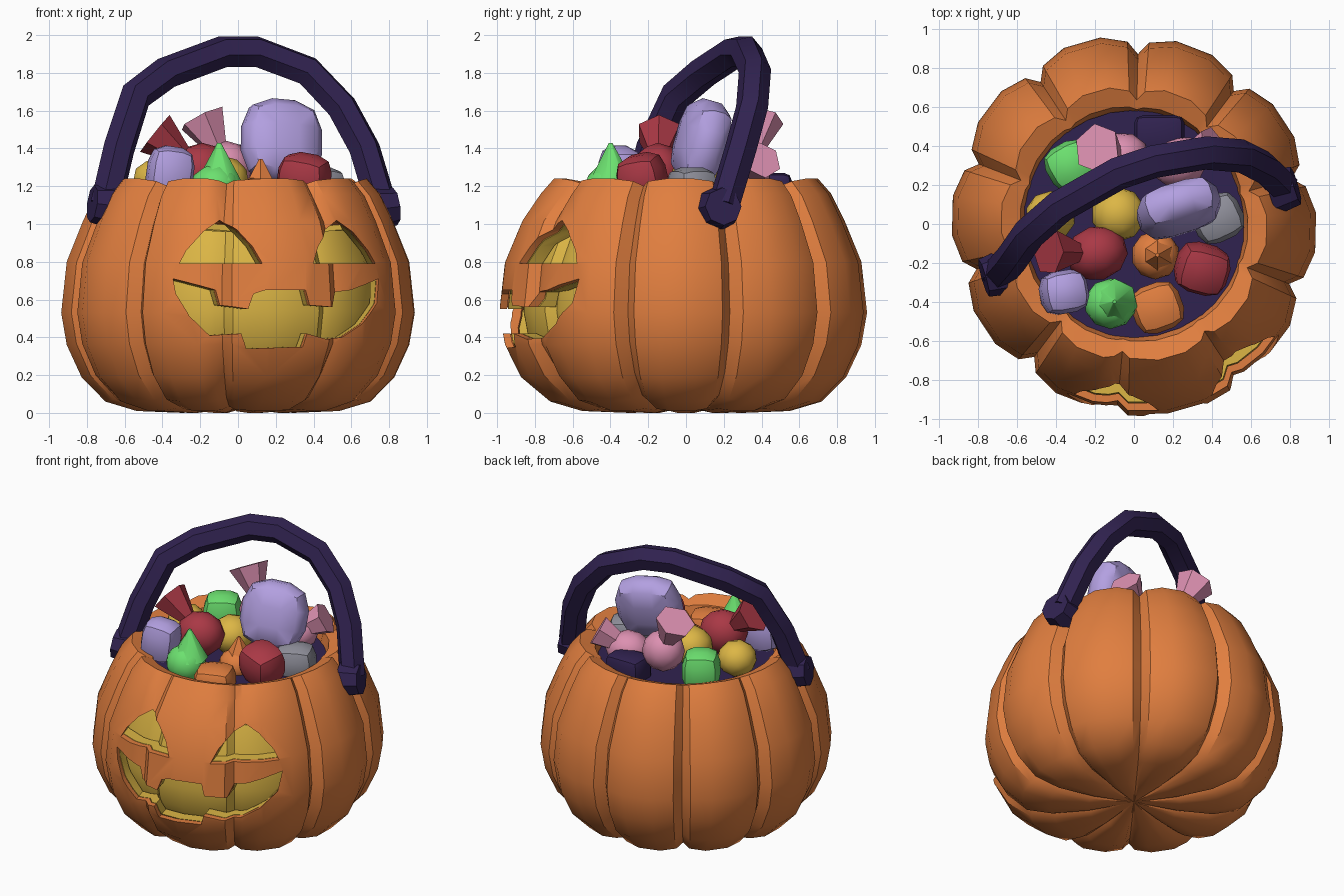
import bpy, bmesh, math
from mathutils import Matrix, Vector, Euler

if "Cube" in bpy.data.objects:
    bpy.data.objects.remove(bpy.data.objects["Cube"])

TURN = Matrix.Rotation(math.radians(16), 4, 'Z')   # whole basket is turned slightly


def mat(name, r, g, b):
    m = bpy.data.materials.new(name)
    m.diffuse_color = (r, g, b, 1)
    m.use_nodes = True
    m.node_tree.nodes["Principled BSDF"].inputs["Base Color"].default_value = m.diffuse_color
    return m


ORANGE = mat("pumpkin_orange", .75, .21, .05)
YELLOW = mat("glow_yellow", .72, .47, .06)
NAVY = mat("dark_purple", .03, .016, .08)
GREEN = mat("green", .15, .75, .16)
RED = mat("red", .40, .04, .06)
PINK = mat("pink", .72, .28, .44)
LILAC = mat("lilac", .45, .35, .75)
GREY = mat("grey", .28, .28, .33)


def finish(name, bm, material, angle=35):
    bmesh.ops.recalc_face_normals(bm, faces=bm.faces[:])
    me = bpy.data.meshes.new(name)
    bm.to_mesh(me)
    bm.free()
    if material:
        me.materials.append(material)
    ob = bpy.data.objects.new(name, me)
    bpy.context.collection.objects.link(ob)
    smooth(ob, angle)
    return ob


def select(ob):
    bpy.ops.object.select_all(action='DESELECT')
    ob.select_set(True)
    bpy.context.view_layer.objects.active = ob


def smooth(ob, angle=35):
    select(ob)
    bpy.ops.object.shade_smooth_by_angle(angle=math.radians(angle))


# --- lobed pumpkin surfaces: profile is (radius, z, lobe weight) from pole to pole
LOBE = [(-18, .10), (-14.5, .035), (-6, 0), (6, 0), (14.5, .035)]
OUTER = [(0, .03), (.3, 0), (.55, .01), (.72, .06), (.85, .19), (.93, .36), (.96, .53),
         (.93, .80), (.84, 1.02), (.77, 1.16), (.70, 1.24)]


def scaled(s, n):
    return [(r * s, .6 + (z - .6) * s, 1) for r, z in OUTER[:n]]


def lobed(name, profile, material):
    bm = bmesh.new()
    rings = []
    for r, z, w in profile:
        if r == 0:
            rings.append([bm.verts.new((0, 0, z))])
            continue
        ring = []
        for k in range(10):
            for off, depth in LOBE:
                a = -90 + 36 * k + off
                side = (a + 270) % 360 - 180       # angle away from the face direction
                d = depth * w
                bulge = 0
                if abs(side) < 24:                 # shallow grooves and a bulge at the face
                    d *= .3 if .3 < z < 1.1 else .7
                    if abs(side) < 14.6 and .1 < z < 1.05:
                        bulge = .03 * w
                if -22 < side < -14:
                    a -= 4
                f = 1 - d + bulge
                t = math.radians(a)
                ring.append(bm.verts.new((r * f * .975 * math.cos(t), r * f * 1.015 * math.sin(t),
                                          .6 + (z - .6) * (1 - .6 * d))))
        rings.append(ring)
    for p, q in zip(rings, rings[1:]):
        n = max(len(p), len(q))
        for i in range(n):
            j = (i + 1) % n
            if len(p) == 1:
                bm.faces.new((p[0], q[i], q[j]))
            elif len(q) == 1:
                bm.faces.new((p[i], p[j], q[0]))
            else:
                bm.faces.new((p[i], p[j], q[j], q[i]))
    bm.transform(TURN)
    return finish(name, bm, material)


shell = lobed("pumpkin_shell", scaled(1, 11) + [(.60, 1.20, .3), (.57, 1.08, 0)]
              + scaled(.96, 9)[::-1], ORANGE)
liner = lobed("glow_liner", scaled(.955, 9) + scaled(.88, 9)[::-1], YELLOW)
core = lobed("glow_core", scaled(.87, 9) + [(0, .95, 0)], YELLOW)

# --- face cutters: outlines in (sideways, z), pushed through the front wall
EYE = [(.14, .79), (.54, .79), (.50, .86), (.41, .96), (.32, 1.02), (.25, .97), (.18, .88)]
MOUTH = [(-.57, .71), (-.37, .65), (-.35, .57), (-.22, .55), (-.19, .63), (-.13, .65),
         (.09, .65), (.11, .57), (.25, .56), (.28, .64), (.37, .65), (.56, .71),
         (.54, .58), (.44, .47), (.32, .40), (.22, .39), (.10, .42), (.08, .35),
         (-.22, .34), (-.25, .42), (-.40, .41), (-.50, .51), (-.56, .63)]
bm = bmesh.new()
for outline in (EYE, [(-u, z) for u, z in EYE], MOUTH):
    front = [bm.verts.new((u, -1.3, z)) for u, z in outline]
    back = [bm.verts.new((u, -.35, z)) for u, z in outline]
    bm.faces.new(front)
    bm.faces.new(back[::-1])
    for i in range(len(front)):
        j = (i + 1) % len(front)
        bm.faces.new((front[i], front[j], back[j], back[i]))
bm.transform(TURN)
cutter = finish("face_cutter", bm, None)
cutter.hide_render = True
for ob in (shell, liner):
    select(ob)
    mod = ob.modifiers.new("face", 'BOOLEAN')
    mod.operation = 'DIFFERENCE'
    mod.solver = 'EXACT'
    mod.object = cutter
    bpy.ops.object.modifier_apply(modifier=mod.name)
    smooth(ob)
bpy.data.objects.remove(cutter)


# --- simple solids
def place(loc, rot=(0, 0, 0), size=(1, 1, 1)):
    return Matrix.LocRotScale(Vector(loc), Euler([math.radians(a) for a in rot]), Vector(size))


def cone(name, loc, r1, r2, depth, material, rot=(0, 0, 0), sides=8, angle=35):
    bm = bmesh.new()
    bmesh.ops.create_cone(bm, cap_ends=True, segments=sides, radius1=r1, radius2=r2, depth=depth)
    bm.transform(place(loc, rot))
    return finish(name, bm, material, angle)


def ball(name, loc, size, material, rot=(0, 0, 0)):
    bm = bmesh.new()
    bmesh.ops.create_icosphere(bm, subdivisions=2, radius=1)
    bm.transform(place(loc, rot, size))
    return finish(name, bm, material, 40)


def block(name, loc, size, material, rot=(0, 0, 0), bevel=.65):
    bm = bmesh.new()
    bmesh.ops.create_cube(bm, size=2)
    bmesh.ops.bevel(bm, geom=bm.edges[:], offset=bevel, segments=2, profile=.5, affect='EDGES')
    bm.transform(place(loc, rot, size))
    return finish(name, bm, material, 40)


# --- candy bed
cone("candy_bed", (0, 0, 1.09), .585, .585, .06, NAVY, sides=30)

# --- handle: arch leaning backwards
PATH = [(-.70, -.26, 1.10), (-.63, -.18, 1.40), (-.54, -.05, 1.68), (-.38, .09, 1.80),
        (-.08, .26, 1.912), (.10, .32, 1.912), (.37, .365, 1.81), (.55, .35, 1.62),
        (.67, .29, 1.40), (.76, .20, 1.10)]
cu = bpy.data.curves.new("handle", 'CURVE')
cu.dimensions = '3D'
sp = cu.splines.new('POLY')
sp.points.add(len(PATH) - 1)
for p, co in zip(sp.points, PATH):
    p.co = (*co, 1)
cu.bevel_depth = .086
cu.bevel_resolution = 1
cu.use_fill_caps = True
handle = bpy.data.objects.new("handle", cu)
bpy.context.collection.objects.link(handle)
select(handle)
bpy.ops.object.convert(target='MESH')
handle = bpy.context.object
handle.data.materials.clear()
handle.data.materials.append(NAVY)
smooth(handle, 40)
cone("handle_knob_right", (.77, .18, 1.085), .12, .10, .13, NAVY, (0, 83, 16))
cone("handle_knob_left", (-.71, -.26, 1.10), .12, .10, .13, NAVY, (0, -83, 16))

# --- loose sweets
ball("green_drop_base", (-.12, -.41, 1.19), (.135, .13, .13), GREEN)
cone("green_drop_tip", (-.10, -.40, 1.33), .12, .01, .2, GREEN, sides=7, angle=50)
block("orange_block", (.12, -.43, 1.14), (.13, .125, .10), ORANGE, (0, 0, 20))
ball("orange_drop_base", (.11, -.16, 1.15), (.125, .125, .11), ORANGE)
cone("orange_drop_tip", (.12, -.16, 1.26), .11, .01, .17, ORANGE, sides=6)
block("red_block", (.35, -.23, 1.24), (.135, .125, .13), RED, (10, 10, -15))
block("lilac_block", (-.36, -.35, 1.27), (.12, .11, .14), LILAC, (0, 8, 10))
ball("yellow_ball_middle", (-.08, .05, 1.23), (.14, .14, .13), YELLOW)
ball("yellow_ball_left", (-.43, .04, 1.23), (.13, .13, .12), YELLOW)
block("green_block", (-.33, .30, 1.22), (.12, .12, .14), GREEN, (0, 0, 30))
block("grey_block", (.43, .03, 1.18), (.13, .12, .12), GREY, (0, 0, 25))
block("dark_block", (.13, .46, 1.17), (.13, .10, .10), NAVY, bevel=.4)
block("large_lilac_sweet", (.23, .08, 1.44), (.215, .115, .22), LILAC, (-15, 5, 17), .7)


# --- wrapped sweets: a body with a flared twist pointing away
def wrapped(name, loc, size, tip, r, material):
    ball(name + "_body", loc, size, material, (0, 0, 15))
    d = Vector(tip) - Vector(loc)
    rot = [math.degrees(a) for a in d.to_track_quat('Z', 'Y').to_euler()]
    cone(name + "_twist", Vector(tip) - d.normalized() * .1, .05, r, .2, material, rot, 6, 30)


wrapped("red_sweet", (-.19, -.15, 1.28), (.16, .14, .15), (-.44, -.14, 1.48), .125, RED)
wrapped("pink_sweet_back", (-.06, .34, 1.30), (.14, .13, .14), (-.19, .39, 1.56), .13, PINK)
wrapped("pink_sweet_right", (.23, .32, 1.23), (.15, .13, .12), (.41, .40, 1.34), .11, PINK)
